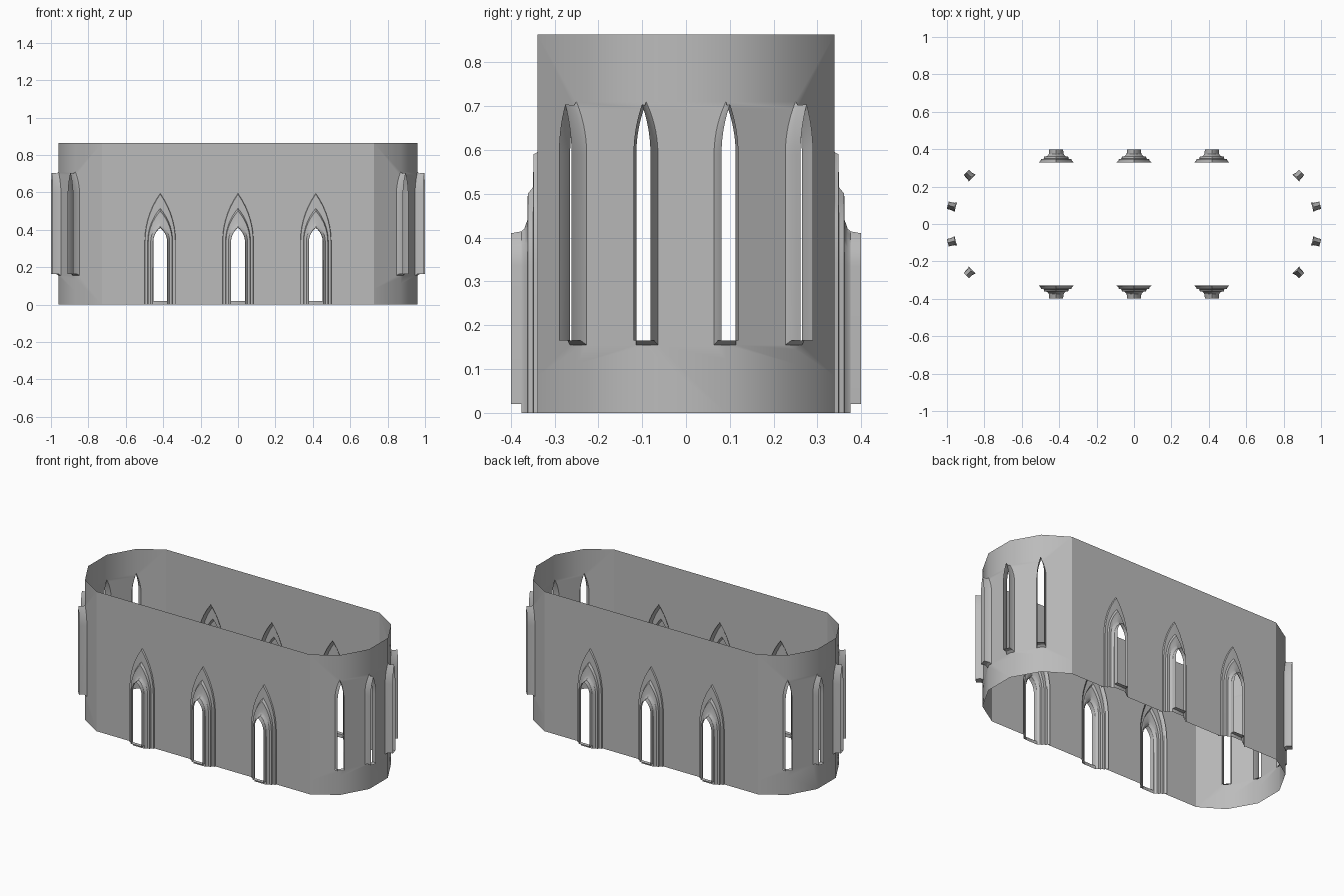
import bpy, bmesh, math
from mathutils import Vector

cube = bpy.data.objects.get("Cube")
if cube:
    bpy.data.objects.remove(cube, do_unlink=True)

stone = bpy.data.materials.new("grey_stone")
stone.use_nodes = True
GREY = (0.5, 0.5, 0.5, 1)
stone.diffuse_color = GREY
stone.node_tree.nodes["Principled BSDF"].inputs["Base Color"].default_value = GREY

HEIGHT = 0.863
SEGMENTS = 7

# Plan of the hall: one quarter mirrored into a closed counter-clockwise loop
quarter = [Vector(p) for p in ((0.96, 0.091), (0.87, 0.25), (0.728, 0.339))]
right = [Vector((p.x, -p.y)) for p in reversed(quarter)] + quarter
plan = right + [-p for p in right]
plan = plan[-1:] + plan          # starts and ends at the front right corner
stations = [0.0]
for a, b in zip(plan, plan[1:]):
    stations.append(stations[-1] + (b - a).length)


def on_wall(s):
    """Plan point at distance s along the wall."""
    for k in range(len(plan) - 1):
        if s <= stations[k + 1] or k == len(plan) - 2:
            f = (s - stations[k]) / (stations[k + 1] - stations[k])
            return plan[k].lerp(plan[k + 1], f)


def arch(half, apex, spring, base):
    """Pointed arch outline from the right foot over the top to the left foot."""
    rise = apex - spring
    radius = (half * half + rise * rise) / (2 * half)
    sweep = math.asin(min(1, rise / radius))
    side = [(half, base)]
    for i in range(SEGMENTS):
        a = sweep * i / SEGMENTS
        side.append((half - radius + radius * math.cos(a), spring + radius * math.sin(a)))
    return side + [(0, apex)] + [(-u, z) for u, z in reversed(side)]


def finish(bm, name):
    mesh = bpy.data.meshes.new(name)
    bm.to_mesh(mesh)
    bm.free()
    mesh.materials.append(stone)
    ob = bpy.data.objects.new(name, mesh)
    bpy.context.collection.objects.link(ob)
    bpy.ops.object.select_all(action='DESELECT')
    ob.select_set(True)
    bpy.context.view_layer.objects.active = ob
    bpy.ops.object.shade_smooth_by_angle(angle=math.radians(31))


def reveal(name, s, rings, spring):
    """Stepped open shell swept outward; rings are (depth, half width, apex, base)."""
    bm = bmesh.new()
    ahead, behind = on_wall(s + 0.01), on_wall(s - 0.01)
    t = (ahead - behind).normalized()
    n = Vector((t.y, -t.x))
    previous = None
    for depth, half, apex, base in rings:
        ring = []
        for u, z in arch(half, apex, spring, base):
            p = on_wall(s + u) if depth == 0 else on_wall(s) + t * u + n * depth
            ring.append(bm.verts.new((p.x, p.y, z)))
        if previous:
            for i in range(len(ring) - 1):
                bm.faces.new((previous[i], previous[i + 1], ring[i + 1], ring[i]))
            if base > 0:         # sill or threshold
                bm.faces.new((previous[-1], previous[0], ring[0], ring[-1]))
        previous = ring
    finish(bm, name)


# Door and window mouldings
DOOR_SPRING, WINDOW_SPRING = 0.335, 0.59
door_rings = [(-0.01, 0.094, 0.61, 0), (0, 0.083, 0.595, 0), (0.009, 0.081, 0.59, 0),
              (0.01, 0.067, 0.515, 0), (0.022, 0.064, 0.5, 0), (0.023, 0.051, 0.44, 0),
              (0.03, 0.043, 0.42, 0), (0.036, 0.04, 0.415, 0), (0.0365, 0.039, 0.414, 0.02),
              (0.06, 0.037, 0.41, 0.02)]
window_rings = [(0, 0.027, 0.71, 0.155), (0.008, 0.021, 0.702, 0.165),
                (0.037, 0.02, 0.704, 0.165)]

front_mid = stations[1] / 2
back_mid = (stations[7] + stations[6]) / 2
doors = [mid + x for mid in (front_mid, back_mid) for x in (-0.416, 0, 0.416)]
windows = [stations[k] for k in (2, 3, 4, 5, 8, 9, 10, 11)]

for i, s in enumerate(doors):
    reveal(f"door_portal_{i + 1}", s, door_rings, DOOR_SPRING)
for i, s in enumerate(windows):
    reveal(f"lancet_window_{i + 1}", s, window_rings, WINDOW_SPRING)

# Wall: flat unrolled sheet with openings, creased and wrapped onto the plan
bm = bmesh.new()
edges = []


def loop(points):
    vs = [bm.verts.new((s, 0, z)) for s, z in points]
    edges.extend(bm.edges.new((vs[i - 1], vs[i])) for i in range(len(vs)))


outline = [(0, HEIGHT), (0, 0)]
for s in doors:
    outline += [(s + u, z) for u, z in reversed(arch(*door_rings[1][1:3], DOOR_SPRING, 0))]
outline += [(stations[-1], 0), (stations[-1], HEIGHT)]
outline += [(s, HEIGHT) for s in reversed(stations[1:-1])]
loop(outline)
for s in windows:
    _, half, apex, base = window_rings[0]
    loop([(s + u, z) for u, z in arch(half, apex, WINDOW_SPRING, base)])
bmesh.ops.triangle_fill(bm, edges=edges, use_beauty=True, normal=(0, -1, 0))
for s in stations[1:-1]:
    bmesh.ops.bisect_plane(bm, geom=bm.verts[:] + bm.edges[:] + bm.faces[:],
                           plane_co=(s, 0, 0), plane_no=(1, 0, 0), dist=1e-5)
for f in bm.faces:
    f.normal_update()
    if f.normal.y > 0:
        f.normal_flip()
for v in bm.verts:
    p = on_wall(v.co.x)
    v.co.x, v.co.y = p.x, p.y
bmesh.ops.remove_doubles(bm, verts=bm.verts[:], dist=1e-4)
finish(bm, "hall_wall")
